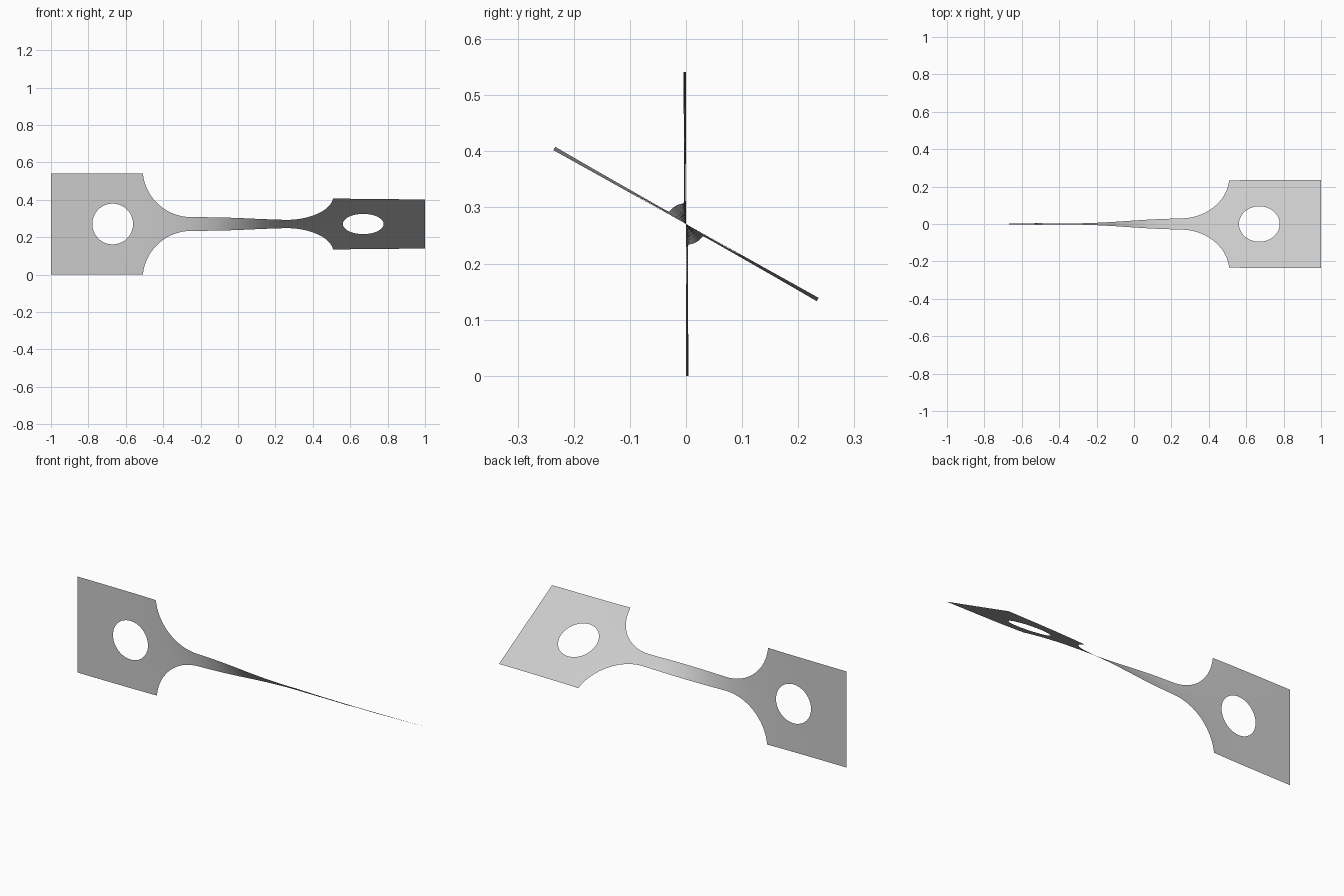
import bpy, bmesh
from math import sqrt, sin, cos, tanh, pi, radians

cube = bpy.data.objects.get("Cube")
if cube:
    bpy.data.objects.remove(cube)

HALF = 0.2705              # half width of the end plates
NECK = 0.037               # half width of the neck
SHOULDER, NECK_END = 0.51, 0.25
FILLET = 0.26              # shoulder arc radius
HOLE_X, HOLE_R = 0.67, 0.109
ROWS = 6


def outer(x):
    """Half width of the strip: plate, shoulder arc, neck."""
    d = abs(x) - NECK_END
    if abs(x) >= SHOULDER:
        return HALF
    if d <= 0:
        return NECK
    return min(HALF, NECK + FILLET - sqrt(max(0, FILLET ** 2 - d ** 2)))


def inner(x):
    """Half height of the round hole at this station."""
    return sqrt(max(0, HOLE_R ** 2 - (abs(x) - HOLE_X) ** 2))


def twist(x):
    return radians(30 + 30 * tanh(4 * x) + 0.9 * max(x, 0))


# Stations along one half, dense around the hole and the shoulder arc
half = [NECK_END * i / 20 for i in range(20)]
half += [NECK_END + (SHOULDER - NECK_END) * sin(pi / 2 * i / 24) for i in range(25)]
half += [HOLE_X - HOLE_R * cos(pi * i / 32) for i in range(33)]
half += [0.84, 0.92, 1.0]
stations = sorted({s * x for x in half for s in (-1, 1)})

# Twisted sheet, woven as an upper and a lower band around the holes
bm = bmesh.new()
for side in (-1, 1):
    columns = []
    for x in stations:
        a, b, t = inner(x), outer(x), twist(x)
        column = []
        for r in range(ROWS + 1):
            v = side * (a + (b - a) * r / ROWS)
            column.append(bm.verts.new((x, -v * sin(t), HALF + v * cos(t))))
        columns.append(column)
    for c, d in zip(columns, columns[1:]):
        for r in range(ROWS):
            quad = [c[r], d[r], d[r + 1], c[r + 1]]
            bm.faces.new(quad if side > 0 else quad[::-1])
bmesh.ops.remove_doubles(bm, verts=bm.verts, dist=0.00005)
for f in bm.faces:
    f.smooth = True

mesh = bpy.data.meshes.new("twisted_strip")
bm.to_mesh(mesh)
bm.free()
strip = bpy.data.objects.new("twisted_strip", mesh)
bpy.context.collection.objects.link(strip)

# Plain grey metal
grey = bpy.data.materials.new("plain_grey")
grey.use_nodes = True
color = (0.6, 0.6, 0.6, 1)
grey.diffuse_color = color
grey.node_tree.nodes["Principled BSDF"].inputs["Base Color"].default_value = color
mesh.materials.append(grey)
